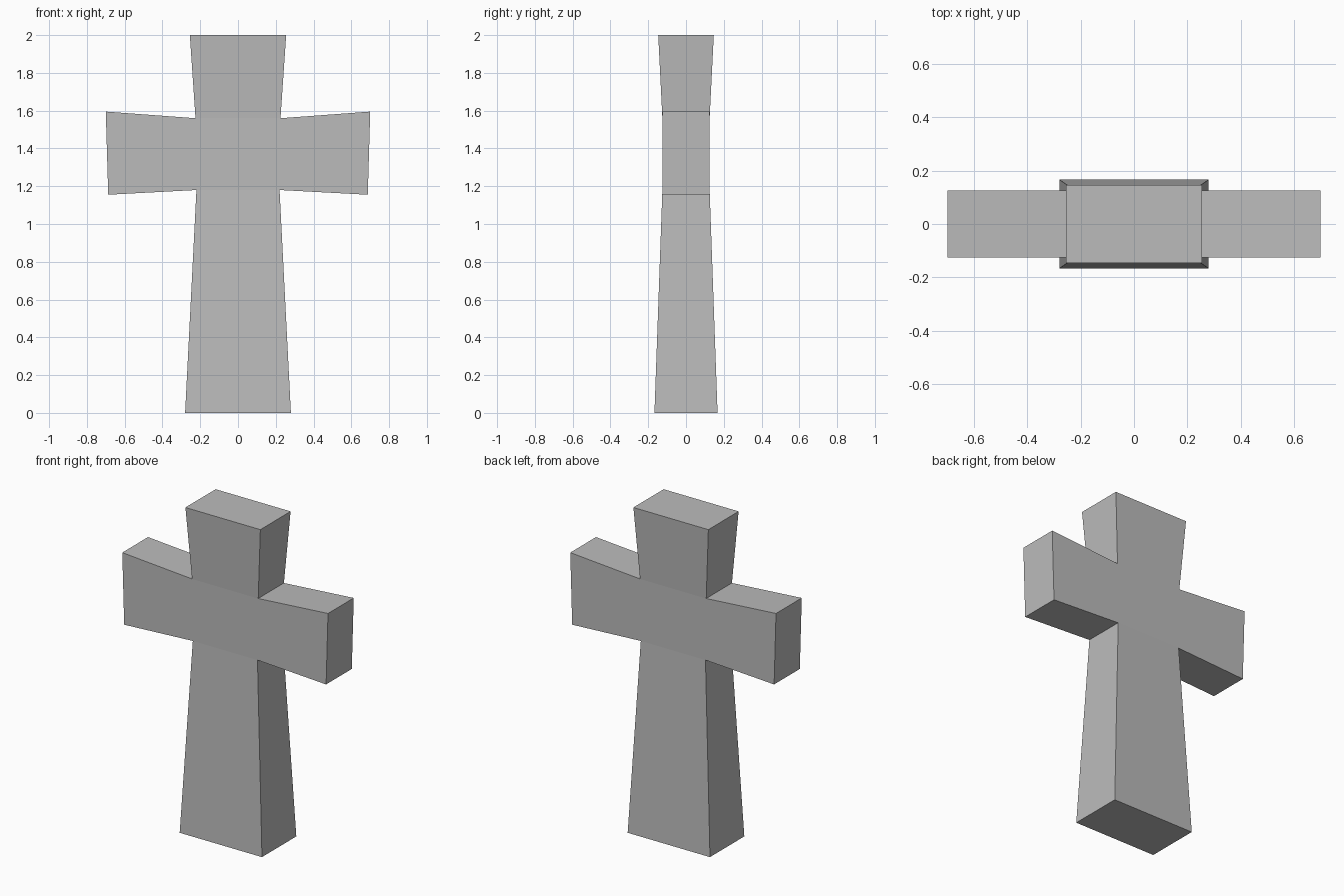
import bpy
import bmesh
from mathutils import Vector

default = bpy.data.objects.get("Cube")
if default:
    bpy.data.objects.remove(default, do_unlink=True)

stone = bpy.data.materials.new("grey stone")
stone.use_nodes = True
COLOUR = (0.5, 0.5, 0.5, 1)
stone.diffuse_color = COLOUR
stone.node_tree.nodes["Principled BSDF"].inputs["Base Color"].default_value = COLOUR

# Central block where the shaft and the arms cross
LOW, HIGH, DEPTH = 1.18, 1.56, 0.125
bm = bmesh.new()
bmesh.ops.create_cube(bm, size=2)
for v in bm.verts:
    top = v.co.z > 0
    v.co = Vector((v.co.x * (0.225 if top else 0.22), v.co.y * DEPTH, HIGH if top else LOW))
bm.normal_update()


def extrude_side(direction, place):
    """Extrude the block face that looks along direction, then place its corners."""
    bm.faces.ensure_lookup_table()
    face = max(bm.faces, key=lambda f: f.normal.dot(direction) if f in sides else -1)
    new = bmesh.ops.extrude_discrete_faces(bm, faces=[face])["faces"][0]
    for v in new.verts:
        v.co = place(v.co)


def sign(value):
    return 1 if value > 0 else -1


def end_of_shaft(half_width, half_depth, z):
    return lambda c: Vector((sign(c.x) * half_width, sign(c.y) * half_depth, z))


def end_of_arm(c):
    top = c.z > (LOW + HIGH) / 2
    return Vector((sign(c.x) * (0.70 if top else 0.687), c.y, 1.595 if top else 1.155))


# Flared foot, head and both arms
sides = set(bm.faces)
extrude_side(Vector((0, 0, -1)), end_of_shaft(0.28, 0.167, 0))
extrude_side(Vector((0, 0, 1)), end_of_shaft(0.255, 0.147, 2))
for s in (-1, 1):
    extrude_side(Vector((s, 0, 0)), end_of_arm)

bmesh.ops.recalc_face_normals(bm, faces=bm.faces)
mesh = bpy.data.meshes.new("stone_cross")
bm.to_mesh(mesh)
bm.free()
mesh.materials.append(stone)
bpy.context.collection.objects.link(bpy.data.objects.new("stone_cross", mesh))
